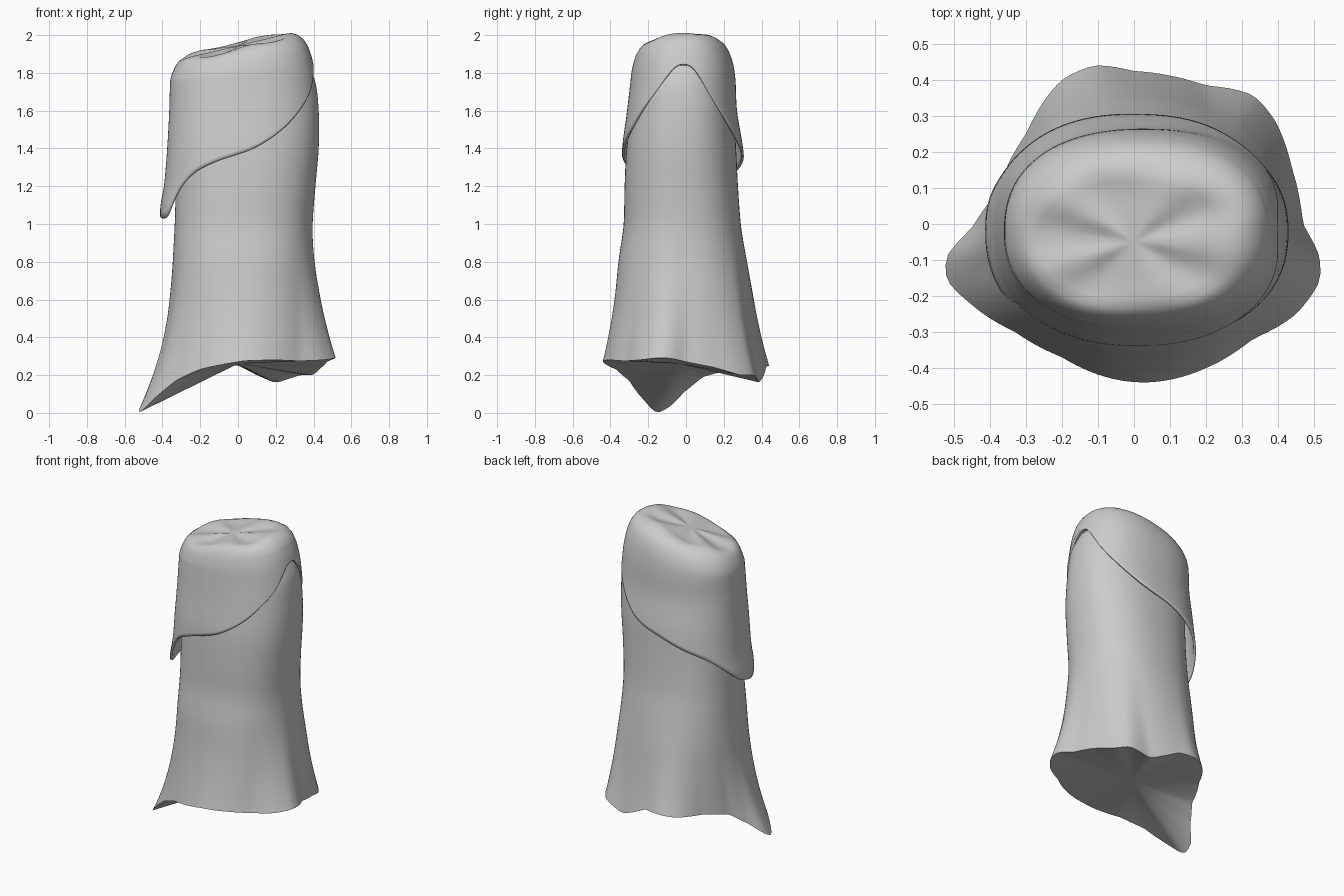
import bpy, bmesh, math

if "Cube" in bpy.data.objects:
    bpy.data.objects.remove(bpy.data.objects["Cube"])

N = 120


def smooth_table(rows, k, tension=1.0):
    """Interpolation in rows of (key, value, ...); tension 1 = smooth."""
    if k <= rows[0][0]:
        return rows[0][1:]
    if k >= rows[-1][0]:
        return rows[-1][1:]
    i = max(j for j in range(len(rows) - 1) if rows[j][0] <= k)
    a, b = rows[i], rows[i + 1]
    p, n = rows[max(i - 1, 0)], rows[min(i + 2, len(rows) - 1)]
    h = b[0] - a[0]
    t = (k - a[0]) / h
    out = []
    for c in range(1, len(a)):
        line = a[c] + t * (b[c] - a[c])
        ma = (b[c] - p[c]) / (b[0] - p[0]) * h
        mb = (n[c] - a[c]) / (n[0] - a[0]) * h
        curve = ((2*t**3 - 3*t*t + 1)*a[c] + (t**3 - 2*t*t + t)*ma
                 + (3*t*t - 2*t**3)*b[c] + (t**3 - t*t)*mb)
        out.append(line + tension * (curve - line))
    return out


def periodic(rows, period):
    rows = sorted(rows)
    return ([(r[0] - period, *r[1:]) for r in rows[-3:]] + rows
            + [(r[0] + period, *r[1:]) for r in rows[:3]])


def oval(ext, ang, power=2.3):
    """Point on a rounded oval with extents xmin, xmax, ymin, ymax."""
    x0, x1, y0, y1 = ext
    c, s = math.cos(ang), math.sin(ang)
    sx = math.copysign(abs(c) ** (2 / power), c)
    sy = math.copysign(abs(s) ** (2 / power), s)
    return ((x0 + x1) / 2 + sx * (x1 - x0) / 2,
            (y0 + y1) / 2 + sy * (y1 - y0) / 2)


def loft(name, rings, bottom=None, top=None):
    bm = bmesh.new()
    vs = [[bm.verts.new(p) for p in r] for r in rings]
    for lo, hi in zip(vs, vs[1:]):
        for i in range(N):
            j = (i + 1) % N
            bm.faces.new((lo[i], lo[j], hi[j], hi[i]))
    for centre, ring, flip in ((bottom, vs[0], True), (top, vs[-1], False)):
        if centre:
            v = bm.verts.new(centre)
            for i in range(N):
                a, b = ring[i], ring[(i + 1) % N]
                bm.faces.new((v, b, a) if flip else (v, a, b))
    me = bpy.data.meshes.new(name)
    bm.to_mesh(me)
    bm.free()
    ob = bpy.data.objects.new(name, me)
    bpy.context.collection.objects.link(ob)
    bpy.ops.object.select_all(action='DESELECT')
    ob.select_set(True)
    bpy.context.view_layer.objects.active = ob
    bpy.ops.object.shade_smooth_by_angle(angle=math.radians(40))
    return ob


angles = [2 * math.pi * i / N for i in range(N)]

# Draped body: core column plus a flared, uneven hem
core = [(0.0, -.35, .40, -.35, .335), (0.6, -.35, .40, -.35, .33),
        (0.8, -.345, .395, -.35, .315), (1.0, -.335, .395, -.33, .29),
        (1.2, -.33, .41, -.325, .275), (1.4, -.33, .427, -.315, .265),
        (1.6, -.33, .427, -.29, .25), (1.75, -.31, .41, -.265, .225),
        (1.84, -.23, .375, -.20, .18)]
hem_points = [(-.52, -.09, .03), (-.52, -.155, 0), (-.45, -.225, .07),
              (-.33, -.30, .17), (-.2, -.37, .23), (.03, -.44, .275),
              (.2, -.40, .28), (.33, -.32, .275), (.45, -.25, .28),
              (.515, -.16, .29), (.515, -.09, .29), (.47, 0, .27),
              (.44, .15, .24), (.39, .29, .20), (.33, .358, .20),
              (.2, .385, .16), (.1, .412, .20), (0, .425, .25),
              (-.11, .44, .25), (-.2, .40, .24), (-.3, .25, .23),
              (-.38, .09, .19), (-.45, -.01, .11)]
CY = -.03
hem = periodic([(math.atan2(y - CY, x) % math.tau, math.hypot(x, y - CY), z)
                for x, y, z in hem_points], math.tau)


def body_point(ang, s):
    r, z0 = smooth_table(hem, ang, .4)
    z = z0 + (1.84 - z0) * s
    w = max(0, 1 - (z - z0) / .75) ** 2
    x, y = oval(smooth_table(core, z), ang)
    return (x + w * (r * math.cos(ang) - x),
            y + w * (CY + r * math.sin(ang) - y), z)


loft("draped_body",
     [[body_point(a, s / 44) for a in angles] for s in range(45)],
     bottom=(0, CY, .26), top=(.05, -.02, 1.86))

# Hood: slanted rim, tilted crown with shallow radiating folds
shell = [(1.0, -.415, .43, -.35, .33), (1.1, -.41, .43, -.35, .325),
         (1.2, -.392, .435, -.345, .32), (1.4, -.375, .435, -.338, .302),
         (1.6, -.364, .43, -.312, .27), (1.75, -.36, .412, -.295, .262),
         (1.82, -.357, .392, -.288, .25), (1.87, -.346, .368, -.277, .23)]
crown = [(1.90, -.334, .345, -.268, .21), (1.925, -.318, .318, -.253, .18),
         (1.942, -.295, .285, -.232, .145), (1.942, -.265, .25, -.205, .118),
         (1.940, -.22, .205, -.17, .09), (1.940, -.16, .145, -.14, .05),
         (1.942, -.09, .08, -.10, .01)]
rim = periodic([(0, 1.80), (15, 1.76), (45, 1.58), (70, 1.44), (90, 1.37),
                (115, 1.30), (140, 1.235), (160, 1.15), (178, 1.06),
                (195, 1.03), (207, 1.06), (218, 1.18), (232, 1.265),
                (250, 1.325), (270, 1.38), (295, 1.49), (320, 1.63),
                (345, 1.76)], 360)


def tilted(x, y, z):
    t = min(max((z - 1.68) / .24, 0), 1)
    slope = .225 * x + .11 * (y + .05)
    return (x, y, z + slope * t * t * (3 - 2 * t))


rings = []
for s in range(25):
    ring = []
    for a in angles:
        z0 = smooth_table(rim, math.degrees(a))[0]
        z = z0 + (1.87 - z0) * s / 24
        ring.append(tilted(*oval(smooth_table(shell, z), a), z))
    rings.append(ring)
for k, (z, *ext) in enumerate(crown):
    fold = .009 * min(1, max(0, k - 1) / 2) * (1 - max(0, k - 4) / 4)
    rings.append([tilted(*oval(ext, a), z + fold * math.cos(5 * a + .5))
                  for a in angles])
hood = loft("hood", rings, top=(0, -.05, 1.942))
mod = hood.modifiers.new("cloth_thickness", 'SOLIDIFY')
mod.thickness = .014
mod.offset = -1
